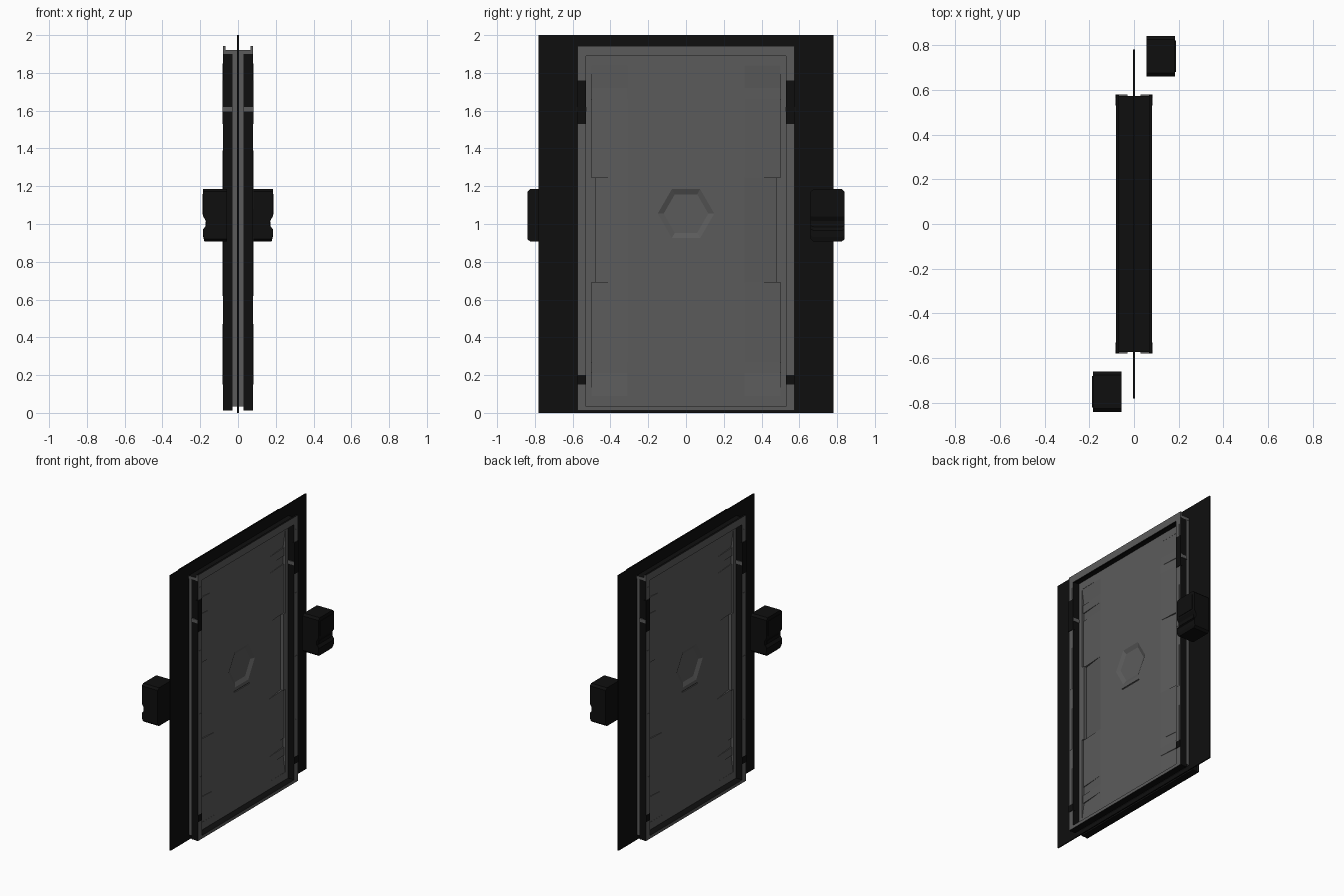
import bpy, bmesh, math
from mathutils import Vector

if "Cube" in bpy.data.objects:
    bpy.data.objects.remove(bpy.data.objects["Cube"])


def material(name, v):
    m = bpy.data.materials.new(name)
    m.diffuse_color = (v, v, v, 1)
    m.use_nodes = True
    m.node_tree.nodes["Principled BSDF"].inputs["Base Color"].default_value = m.diffuse_color
    return m


GREY = material("panel grey", 0.105)
BLACK = material("near black", 0.0045)


def finish(bm, name, mats, rule=None):
    bmesh.ops.recalc_face_normals(bm, faces=bm.faces)
    bm.normal_update()
    if rule:
        for f in bm.faces:
            f.material_index = rule(f)
    me = bpy.data.meshes.new(name)
    bm.to_mesh(me)
    bm.free()
    for m in mats:
        me.materials.append(m)
    ob = bpy.data.objects.new(name, me)
    bpy.context.collection.objects.link(ob)
    return ob


def loft(bm, a, b):
    """Closed solid between two matching point loops."""
    va = [bm.verts.new(p) for p in a]
    vb = [bm.verts.new(p) for p in b]
    n = len(va)
    for i in range(n):
        j = (i + 1) % n
        bm.faces.new((va[i], va[j], vb[j], vb[i]))
    bm.faces.new(va)
    bm.faces.new(vb)


def rect(x, y0, y1, z0, z1):
    return [(x, y0, z0), (x, y1, z0), (x, y1, z1), (x, y0, z1)]


def box(bm, x0, x1, y0, y1, z0, z1):
    loft(bm, rect(x0, y0, y1, z0, z1), rect(x1, y0, y1, z0, z1))


def ring(bm, x0, x1, outer, inner):
    """Rectangular frame; outer and inner are (half width, bottom, top)."""
    loops = []
    for x, (w, lo, hi) in ((x0, outer), (x1, outer), (x1, inner), (x0, inner)):
        loops.append([bm.verts.new(p) for p in rect(x, -w, w, lo, hi)])
    for k in range(4):
        a, b = loops[k], loops[(k + 1) % 4]
        for i in range(4):
            j = (i + 1) % 4
            bm.faces.new((a[i], a[j], b[j], b[i]))


# Thin wall sheet with the doorway cut out
bm = bmesh.new()
ring(bm, -0.004, 0.004, (0.78, 0, 2), (0.535, 0.03, 1.905))
finish(bm, "wall_sheet", [BLACK])


# Frame halves on both sides of the wall: grey faces, black edges
def frame_rule(f):
    return 0 if abs(f.normal.x) > 0.5 else 1


def header_rule(f):
    return 1 if f.normal.z > 0.5 else 0


for s, side in ((1, "right"), (-1, "left")):
    bm = bmesh.new()
    ring(bm, s * 0.066, s * 0.08, (0.575, 0.012, 1.9), (0.53, 0.035, 1.89))
    finish(bm, "frame_face_" + side, [GREY, BLACK], frame_rule)

    bm = bmesh.new()
    ring(bm, s * 0.028, s * 0.066, (0.572, 0.012, 1.9), (0.532, 0.034, 1.895))
    finish(bm, "frame_body_" + side, [BLACK])

    # Header lip standing above the frame
    bm = bmesh.new()
    box(bm, s * 0.066, s * 0.08, -0.575, 0.575, 1.9, 1.943)
    finish(bm, "header_lip_" + side, [GREY, BLACK], header_rule)

    # Small trims on the jambs
    strips, blocks, bands = bmesh.new(), bmesh.new(), bmesh.new()
    for t in (1, -1):
        for z0, z1 in ((0.15, 0.47), (0.62, 0.93), (1.08, 1.39), (1.53, 1.85)):
            box(strips, s * 0.079, s * 0.082, t * 0.538, t * 0.563, z0, z1)
        box(blocks, s * 0.066, s * 0.083, t * 0.529, t * 0.578, 1.53, 1.76)
        box(blocks, s * 0.066, s * 0.083, t * 0.529, t * 0.574, 0.15, 0.2)
        box(bands, s * 0.028, s * 0.0805, t * 0.527, t * 0.579, 1.595, 1.62)
    finish(strips, "jamb_strips_" + side, [GREY])
    finish(blocks, "jamb_blocks_" + side, [BLACK])
    finish(bands, "jamb_bands_" + side, [GREY])

# Header body between the two lips
bm = bmesh.new()
box(bm, -0.066, 0.066, -0.572, 0.572, 1.9, 1.92)
finish(bm, "header_body", [GREY, BLACK], header_rule)

# Door leaf: centre slab, rails and stiles
T = 0.03
bm = bmesh.new()
box(bm, -T, T, -0.31, 0.31, 0.035, 1.9)
centre = finish(bm, "leaf_centre", [GREY])
bm = bmesh.new()
for t in (1, -1):
    box(bm, -T, T, t * 0.31, t * 0.57, 0.035, 0.09)
    box(bm, -T, T, t * 0.31, t * 0.57, 1.84, 1.9)
    box(bm, -T, T, t * 0.5, t * 0.57, 0.09, 1.84)
finish(bm, "leaf_border", [GREY])

# Sloping recesses down both edges: z0, z1, depth at z0, depth at z1, outer y
SEGMENTS = ((0.09, 0.21, 0.002, 0.018, 0.5), (0.21, 0.27, 0.01, 0.01, 0.5),
            (0.27, 0.335, 0.018, 0.018, 0.5), (0.335, 0.69, 0.012, 0.012, 0.5),
            (0.69, 1.245, 0.024, 0.024, 0.48), (1.245, 1.6, 0.012, 0.012, 0.5),
            (1.6, 1.66, 0.018, 0.018, 0.5), (1.66, 1.72, 0.01, 0.01, 0.5),
            (1.72, 1.84, 0.018, 0.002, 0.5))
bm = bmesh.new()
for t in (1, -1):
    for z0, z1, d0, d1, yo in SEGMENTS:
        loft(bm,
             [(T - d, t * y, z) for y, z, d in
              ((0.31, z0, 0), (yo, z0, d0), (yo, z1, d1), (0.31, z1, 0))],
             [(d - T, t * y, z) for y, z, d in
              ((0.31, z0, 0), (yo, z0, d0), (yo, z1, d1), (0.31, z1, 0))])
    box(bm, -T, T, t * 0.48, t * 0.5, 0.69, 1.245)
finish(bm, "leaf_edge_recesses", [GREY])

# Hexagonal dish and slit cut into both faces of the leaf
bm = bmesh.new()


def hexagon(x, r):
    return [(x, r * math.cos(i * math.pi / 3), 1.055 + r * math.sin(i * math.pi / 3))
            for i in range(6)]


for s in (1, -1):
    loft(bm, hexagon(s * 0.016, 0.118), hexagon(s * 0.0301, 0.15))
    box(bm, s * 0.024, s * 0.04, -0.088, 0.088, 0.891, 0.899)
cutter = finish(bm, "hexagon_cutter", [GREY])
cutter.hide_render = True
cutter.hide_viewport = True
mod = centre.modifiers.new("hexagon", "BOOLEAN")
mod.operation = 'DIFFERENCE'
mod.object = cutter
mod.solver = 'EXACT'

# Control boxes, one per side, turned half round about the vertical axis
PROFILE = ((0.057, 0.907), (0.178, 0.907), (0.184, 0.93), (0.184, 0.965),
           (0.17, 0.985), (0.17, 1.015), (0.184, 1.04), (0.184, 1.185), (0.057, 1.185))
for s, side in ((1, "right"), (-1, "left")):
    bm = bmesh.new()
    # main body with its corners cut in end view
    loft(bm, [(s * x, s * 0.675, z) for x, z in PROFILE],
         [(s * x, s * 0.825, z) for x, z in PROFILE])
    for ya, yb in ((0.675, 0.66), (0.825, 0.84)):
        loft(bm, [(s * x, s * ya, z) for x, z in PROFILE],
             [(s * x, s * yb, 1.046 + (z - 1.046) * 0.9) for x, z in PROFILE])
    finish(bm, "control_box_" + side, [BLACK])
    bm = bmesh.new()
    box(bm, s * 0.183, s * 0.187, s * 0.68, s * 0.82, 1.05, 1.16)
    box(bm, s * 0.169, s * 0.173, s * 0.68, s * 0.82, 0.988, 1.012)
    finish(bm, "control_screen_" + side, [BLACK])
